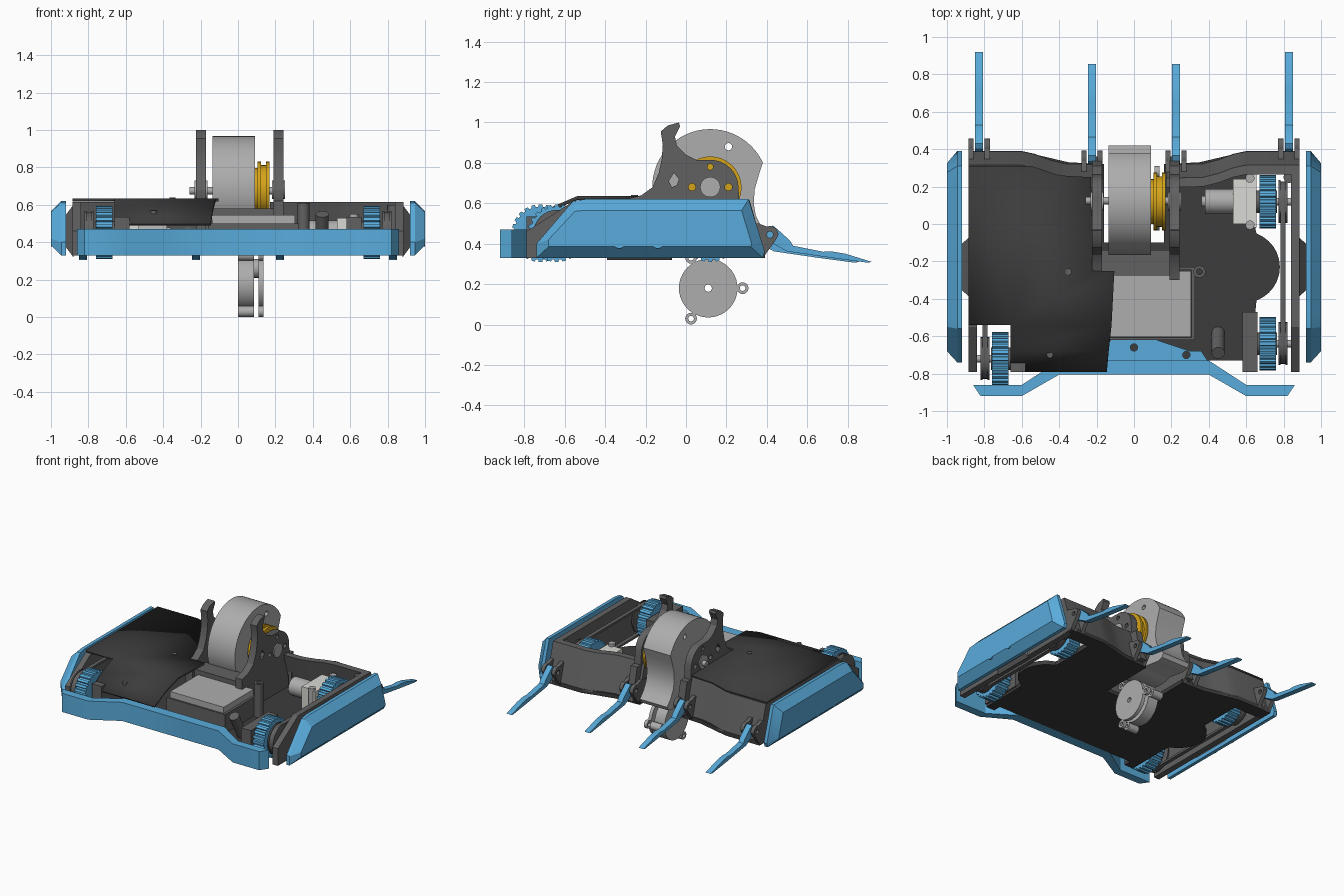
import bpy, bmesh, math
from mathutils import Matrix, Vector

if "Cube" in bpy.data.objects:
    bpy.data.objects.remove(bpy.data.objects["Cube"])


def material(name, *rgb):
    m = bpy.data.materials.new(name)
    m.diffuse_color = (*rgb, 1)
    m.use_nodes = True
    m.node_tree.nodes["Principled BSDF"].inputs["Base Color"].default_value = m.diffuse_color
    return m


BLUE = material("blue", 0.10, 0.41, 0.71)
GOLD = material("gold", 0.66, 0.37, 0.01)
DARK = material("dark_grey", 0.12, 0.12, 0.12)
BLACK = material("charcoal", 0.045, 0.045, 0.045)
STEEL = material("steel", 0.42, 0.42, 0.42)
WHITE = material("off_white", 0.7, 0.7, 0.66)


def finish(name, bm, mat):
    bmesh.ops.remove_doubles(bm, verts=bm.verts, dist=1e-5)
    bmesh.ops.recalc_face_normals(bm, faces=bm.faces)
    me = bpy.data.meshes.new(name)
    bm.to_mesh(me)
    bm.free()
    me.materials.append(mat)
    me.shade_smooth()
    me.set_sharp_from_angle(angle=math.radians(30))
    ob = bpy.data.objects.new(name, me)
    bpy.context.collection.objects.link(ob)
    return ob


def arc(cx, cy, r, a=0, b=360, n=32):
    full = b - a == 360
    k = n if full else n + 1
    return [(cx + r * math.cos(math.radians(a + (b - a) * i / n)),
             cy + r * math.sin(math.radians(a + (b - a) * i / n))) for i in range(k)]


def plate(name, axis, pts, lo, hi, mat, holes=()):
    """Extrude a profile with holes; axis X takes (y,z) points, axis Z takes (x,y)."""
    lo, hi = min(lo, hi), max(lo, hi)
    cu = bpy.data.curves.new(name, 'CURVE')
    cu.dimensions, cu.fill_mode, cu.extrude = '2D', 'BOTH', (hi - lo) / 2
    for loop in [pts, *holes]:
        sp = cu.splines.new('POLY')
        sp.points.add(len(loop) - 1)
        for p, c in zip(sp.points, loop):
            p.co = (c[0], c[1], 0, 1)
        sp.use_cyclic_u = True
    tmp = bpy.data.objects.new(name, cu)
    bpy.context.collection.objects.link(tmp)
    dg = bpy.context.evaluated_depsgraph_get()
    me = bpy.data.meshes.new_from_object(tmp.evaluated_get(dg))
    bm = bmesh.new()
    bm.from_mesh(me)
    bpy.data.objects.remove(tmp)
    bpy.data.curves.remove(cu)
    bpy.data.meshes.remove(me)
    rot = Matrix(((0, 0, 1), (1, 0, 0), (0, 1, 0))).to_4x4() if axis == 'X' else Matrix()
    off = Vector(((lo + hi) / 2, 0, 0)) if axis == 'X' else Vector((0, 0, (lo + hi) / 2))
    bm.transform(Matrix.Translation(off) @ rot)
    return finish(name, bm, mat)


def loft(name, loops, mat):
    bm = bmesh.new()
    rings = [[bm.verts.new(p) for p in lp] for lp in loops]
    n = len(rings[0])
    for a, b in zip(rings, rings[1:]):
        for i in range(n):
            bm.faces.new((a[i], a[(i + 1) % n], b[(i + 1) % n], b[i]))
    bm.faces.new(rings[0])
    bm.faces.new(rings[-1])
    return finish(name, bm, mat)


def box(name, x0, x1, y0, y1, z0, z1, mat):
    return plate(name, 'Z', [(x0, y0), (x1, y0), (x1, y1), (x0, y1)], z0, z1, mat)


def rod(name, a, b, r, mat):
    a, b = Vector(a), Vector(b)
    bm = bmesh.new()
    bmesh.ops.create_cone(bm, cap_ends=True, segments=24, radius1=r, radius2=r, depth=(b - a).length)
    bm.transform(Matrix.Translation((a + b) / 2) @ (b - a).to_track_quat('Z', 'Y').to_matrix().to_4x4())
    return finish(name, bm, mat)


# floor with wheel cut-outs, motor pods and weapon slot
half = [(0.16, -0.1), (0.16, 0.32), (0.35, 0.33), (0.5, 0.365), (0.6, 0.39), (0.885, 0.39), (0.885, 0.29),
        (0.65, 0.29), (0.65, -0.03)] + arc(0.59, -0.23, 0.19, 70, -70, 12) + [
        (0.65, -0.46), (0.65, -0.79), (0.58, -0.79), (0.58, -0.73), (0.3, -0.73)]
plate("floor", 'Z', half + [(-x, y) for x, y in reversed(half)], 0.33, 0.36, BLACK)

# front bumper with inner flange
h = [(0.4, -0.805), (0.6, -0.92), (0.82, -0.92), (0.86, -0.86), (0.6, -0.86), (0.4, -0.73)]
plate("front_bumper", 'Z', h + [(-x, y) for x, y in reversed(h)], 0.33, 0.47, BLUE)
f = [(0.4, -0.74), (0.36, -0.68), (0.3, -0.68), (0.12, -0.62)]
plate("bumper_flange", 'Z', f + [(-x, y) for x, y in reversed(f)], 0.36, 0.4, BLUE,
      [arc(0, -0.66, 0.02, n=16), arc(0.28, -0.70, 0.02, n=16)])

rail = [(-0.79, 0.33), (-0.79, 0.46), (-0.55, 0.615), (0.31, 0.615), (0.39, 0.36), (0.39, 0.33)]
outer = [(-0.74, 0.33), (-0.74, 0.4), (-0.56, 0.61), (-0.5, 0.62), (0.31, 0.62), (0.39, 0.36), (0.38, 0.33)]
inner = [(-0.68, 0.385), (-0.68, 0.42), (-0.55, 0.56), (-0.5, 0.565), (0.275, 0.565), (0.325, 0.4), (0.32, 0.385)]
back = [(0.885, 0.39), (0.6, 0.39), (0.53, 0.375), (0.45, 0.345), (0.37, 0.325), (0.17, 0.32)]
tower = ([(-0.3, 0.36), (-0.3, 0.62), (-0.22, 0.64), (-0.165, 0.68), (-0.135, 0.75), (-0.12, 0.82), (-0.115, 0.89),
          (-0.125, 0.955), (-0.09, 0.985), (-0.035, 1.0), (-0.03, 0.98), (-0.055, 0.93), (-0.045, 0.885), (0, 0.84),
          (0.05, 0.815)] + arc(0.12, 0.675, 0.14, 80, 10, 10) + [(0.265, 0.6), (0.31, 0.6), (0.36, 0.36)])

for s, side in ((1, "right"), (-1, "left")):
    # side armour, rail and mount
    loft(f"{side}_armour", [[(s * x, y, z) for y, z in lp] for x, lp in
                            ((0.92, outer), (0.945, outer), (1.0, inner))], BLUE)
    for y, z in ((-0.33, 0.405), (-0.23, 0.485), (-0.14, 0.405)):
        plate(f"{side}_armour_bolt", 'X', arc(y, z, 0.029, n=20), s * 0.98, s * 1.0, BLUE, [arc(y, z, 0.017, n=20)])
        rod(f"{side}_bolt_core", (s * 0.9, y, z), (s * 0.999, y, z), 0.016, DARK)
    plate(f"{side}_rail", 'X', rail, s * 0.84, s * 0.885, DARK)
    loft(f"{side}_armour_mount", [[(s * x, y, z) for y, z in ((-0.23 - d, 0.46 - e), (-0.23 + d, 0.46 - e),
                                   (-0.23 + d, 0.46 + e), (-0.23 - d, 0.46 + e))]
                                  for x, d, e in ((0.88, 0.16, 0.14), (0.925, 0.12, 0.08))], DARK)
    # sloping rear wall
    wall = back + [(x, y - 0.05) for x, y in reversed(back)]
    loft(f"{side}_rear_wall", [[(s * x, y, 0.35) for x, y in wall],
                               [(s * x, y - 0.075, 0.615) for x, y in wall]], DARK)

    # wheels, pulleys, belt, motor
    fy = -0.64 if s > 0 else -0.72
    for y, end in ((fy, "front"), (0.12, "rear")):
        teeth = []
        for i in range(24):
            for r, d in ((0.131, -5), (0.143, -3.5), (0.143, 3.5), (0.131, 5)):
                a = math.radians(i * 15 + d)
                teeth.append((y + r * math.cos(a), 0.452 + r * math.sin(a)))
        plate(f"{side}_{end}_wheel", 'X', teeth, s * 0.67, s * 0.76, BLUE, [arc(y, 0.452, 0.06)])
        plate(f"{side}_{end}_hub", 'X', arc(y, 0.452, 0.06), s * 0.65, s * 0.765, DARK)
        for x in (0.772, 0.81):
            plate(f"{side}_{end}_pulley_flange", 'X', arc(y, 0.452, 0.115), s * x, s * (x + 0.01), DARK)
        rod(f"{side}_{end}_axle", (s * 0.6, y, 0.452), (s * 0.85, y, 0.452), 0.02, STEEL)
    belt = [arc(fy, 0.452, r, 90, 270, 16) + arc(0.12, 0.452, r, -90, 90, 16) for r in (0.108, 0.092)]
    plate(f"{side}_drive_belt", 'X', belt[0], s * 0.782, s * 0.81, DARK, belt[1:])
    box(f"{side}_front_bearing_block", *sorted((s * 0.58, s * 0.66)), -0.79, -0.47, 0.35, 0.535, DARK)
    box(f"{side}_gearbox", *sorted((s * 0.53, s * 0.6)), 0.0, 0.24, 0.36, 0.53, WHITE)
    box(f"{side}_gearbox_plate", *sorted((s * 0.6, s * 0.655)), -0.02, 0.27, 0.36, 0.53, WHITE)
    for y in (-0.005, 0.245):
        rod(f"{side}_gearbox_screw", (s * 0.62, y, 0.36), (s * 0.62, y, 0.55), 0.024, STEEL)
    rod(f"{side}_drive_motor", (s * 0.38, 0.12, 0.45), (s * 0.53, 0.12, 0.45), 0.067, STEEL)
    rod(f"{side}_motor_cap", (s * 0.36, 0.12, 0.45), (s * 0.38, 0.12, 0.45), 0.03, STEEL)

    # weapon tower
    x0, x1 = (0.19, 0.243) if s > 0 else (-0.225, -0.17)
    plate(f"{side}_weapon_tower", 'X', tower, x0, x1, DARK,
          [arc(0.12, 0.78, 0.015, n=16), arc(0.03, 0.68, 0.018, n=16), arc(0.21, 0.68, 0.018, n=16),
           [(-0.085, 0.71), (-0.06, 0.75), (-0.035, 0.72), (-0.045, 0.69), (-0.07, 0.68)]])
    plate(f"{side}_tower_bearing", 'X', arc(0.12, 0.68, 0.05), x0 - 0.008, x1 + 0.008, STEEL)

    # hinged forks
    for x, dy, where in ((0.828, 0, "outer"), (0.225, -0.065, "inner")):
        fork = [(0.385, 0.43), (0.4, 0.475), (0.43, 0.49), (0.46, 0.465), (0.515, 0.415), (0.53, 0.39), (0.68, 0.36),
                (0.72, 0.362), (0.79, 0.35), (0.92, 0.31), (0.9, 0.306), (0.72, 0.33), (0.5, 0.362), (0.45, 0.39)]
        plate(f"{side}_{where}_fork", 'X', [(y + dy, z) for y, z in fork], s * (x - 0.021), s * (x + 0.021), BLUE)
        lug = [(0.3, 0.5), (0.3, 0.34), (0.385, 0.335), (0.445, 0.42)] + arc(0.415, 0.445, 0.042, 0, 110, 8) + [(0.36, 0.5)]
        for c in (-0.043, 0.043):
            plate(f"{side}_{where}_hinge_lug", 'X', [(y + dy, z) for y, z in lug],
                  s * (x + c - 0.014), s * (x + c + 0.014), DARK, [arc(0.415 + dy, 0.445, 0.016, n=16)])

# weapon drum with one hooked tooth, pulley and shaft
drum = arc(0.12, 0.68, 0.287, 25, 290, 44) + [(0.36, 0.39), (0.405, 0.4), (0.42, 0.43), (0.375, 0.48),
                                              (0.345, 0.54), (0.335, 0.6), (0.34, 0.67), (0.36, 0.74)]
plate("weapon_drum", 'X', drum, -0.137, 0.09, STEEL, [arc(0.21, 0.88, 0.018, n=16)])
for x0, x1, r in ((0.09, 0.105, 0.12), (0.105, 0.122, 0.155), (0.122, 0.15, 0.135), (0.15, 0.168, 0.155)):
    plate("weapon_pulley", 'X', arc(0.12, 0.677, r), x0, x1, GOLD)
rod("weapon_shaft", (-0.26, 0.125, 0.675), (0.25, 0.125, 0.675), 0.02, STEEL)

# weapon motor below the floor, two eared discs
cy, cz = 0.11, 0.18
for x0, x1 in ((0.0, 0.085), (0.11, 0.135)):
    plate("weapon_motor_disc", 'X', arc(cy, cz, 0.145, n=40), x0, x1, STEEL, [arc(cy, cz, 0.018, n=16)])
    for a in (0, 120, 240):
        ey, ez = cy + 0.17 * math.cos(math.radians(a)), cz + 0.174 * math.sin(math.radians(a))
        plate("weapon_motor_ear", 'X', arc(ey, ez, 0.029, n=20), x0, x1, STEEL, [arc(ey, ez, 0.014, n=16)])
rod("motor_spacer", (0.08, cy, cz + 0.08), (0.115, cy, cz + 0.08), 0.05, STEEL)

# cross block, battery and tray, posts
box("weapon_cross_block", -0.225, 0.243, -0.275, -0.14, 0.36, 0.58, DARK)
box("battery", -0.14, 0.305, -0.605, -0.25, 0.36, 0.545, STEEL)
plate("battery_tray", 'Z', [(-0.16, -0.62), (0.325, -0.62), (0.325, -0.23), (-0.16, -0.23)], 0.35, 0.5, DARK,
      [[(-0.145, -0.607), (0.307, -0.607), (0.307, -0.245), (-0.145, -0.245)]])
plate("rear_cover_post", 'Z', arc(0.35, -0.255, 0.032), 0.35, 0.61, DARK, [arc(0.35, -0.255, 0.016)])
rod("front_cover_post", (0.45, -0.58, 0.35), (0.45, -0.69, 0.55), 0.035, DARK)
plate("rear_corner_post", 'Z', arc(0.83, 0.25, 0.03), 0.35, 0.6, DARK)

# left top cover: flat panel plus sloping front panel
bm = bmesh.new()
top = [(-0.66, -0.54), (-0.12, -0.54), (-0.105, -0.25), (-0.22, -0.25), (-0.23, 0.25), (-0.4, 0.26), (-0.55, 0.31),
       (-0.885, 0.31), (-0.885, -0.54)]
vs = [bm.verts.new((x, y, 0.635)) for x, y in top]
bm.faces.new(vs)
mid = [bm.verts.new((x, -0.68, 0.575)) for x in (-0.66, -0.135)]
low = [bm.verts.new((x, -0.79, 0.505)) for x in (-0.66, -0.145)]
bm.faces.new((mid[0], mid[1], vs[1], vs[0]))
bm.faces.new((low[0], low[1], mid[1], mid[0]))
cover = finish("left_top_cover", bm, BLACK)
cover.modifiers.new("thickness", 'SOLIDIFY').thickness = 0.018
for x, y, z in ((-0.35, -0.255, 0.636), (-0.45, -0.7, 0.565)):
    rod("cover_screw", (x, y, z - 0.03), (x, y, z + 0.004), 0.017, DARK)
